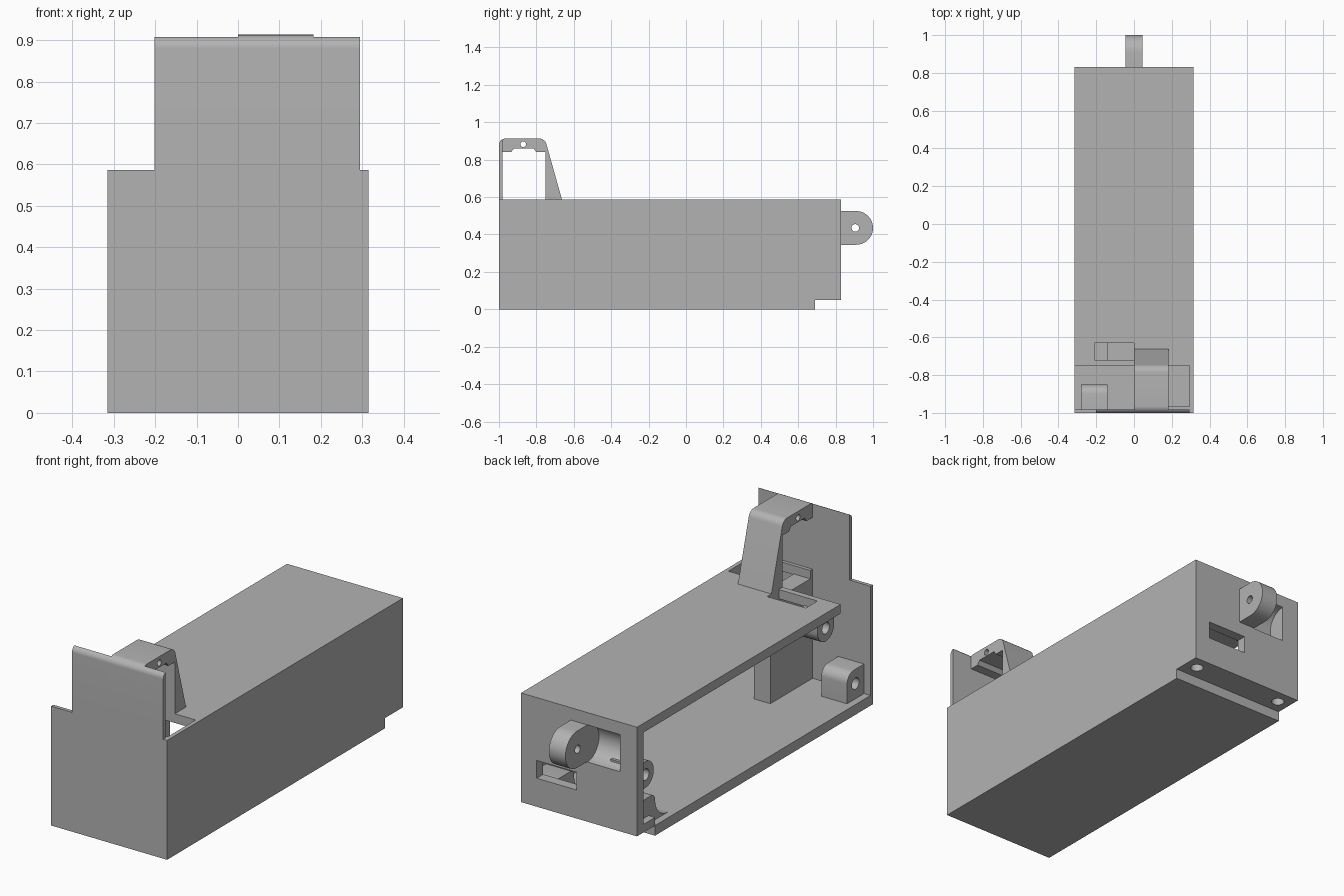
import bpy, bmesh
from math import sin, cos, pi, radians
from mathutils import Vector

cube = bpy.data.objects.get("Cube")
if cube:
    bpy.data.objects.remove(cube, do_unlink=True)

grey = bpy.data.materials.new("light_grey")
grey.use_nodes = True
colour = (0.45, 0.45, 0.45, 1)
grey.diffuse_color = colour
grey.node_tree.nodes["Principled BSDF"].inputs["Base Color"].default_value = colour


def prism(name, axis, pts, a, b):
    """Extrude a profile along an axis; profile pairs are the other two axes in order."""
    def place(p):
        co = list(p)
        co.insert("xyz".index(axis), a)
        return co
    bm = bmesh.new()
    face = bm.faces.new([bm.verts.new(place(p)) for p in pts])
    ext = bmesh.ops.extrude_face_region(bm, geom=[face])
    shift = Vector((0, 0, 0))
    shift["xyz".index(axis)] = b - a
    bmesh.ops.translate(bm, vec=shift, verts=[v for v in ext["geom"] if isinstance(v, bmesh.types.BMVert)])
    bmesh.ops.recalc_face_normals(bm, faces=bm.faces)
    me = bpy.data.meshes.new(name)
    bm.to_mesh(me)
    bm.free()
    me.materials.append(grey)
    ob = bpy.data.objects.new(name, me)
    bpy.context.collection.objects.link(ob)
    return ob


def box(name, x, y, z):
    return prism(name, "x", [(y[0], z[0]), (y[1], z[0]), (y[1], z[1]), (y[0], z[1])], *x)


def arc(cx, cy, r, start, end, n=12):
    angles = [radians(start + (end - start) * i / n) for i in range(n + 1)]
    return [(cx + r * cos(t), cy + r * sin(t)) for t in angles]


def rod(axis, cx, cy, r, a, b):
    return prism("hole_cutter", axis, arc(cx, cy, r, 0, 360, 32)[:-1], a, b)


def cut(ob, *cutters):
    for c in cutters:
        c.hide_render = True
        mod = ob.modifiers.new("cut", "BOOLEAN")
        mod.operation, mod.solver, mod.object = "DIFFERENCE", "EXACT", c
    bpy.context.view_layer.update()
    dg = bpy.context.evaluated_depsgraph_get()
    me = bpy.data.meshes.new_from_object(ob.evaluated_get(dg))
    ob.modifiers.clear()
    ob.data = me
    for c in cutters:
        bpy.data.objects.remove(c, do_unlink=True)
    return ob


W, FRONT, BACK, TOP = 0.315, -1.0, 0.83, 0.586

# Shell: floor, closed side, roof, front and back walls; the -x side is open
box("floor", (-W, W), (FRONT, 0.69), (0, 0.05))
prism("side_wall", "x", [(FRONT, 0), (0.69, 0), (0.69, 0.05), (BACK, 0.05), (BACK, TOP), (FRONT, TOP)], 0.295, W)
cut(box("roof", (-W, W), (-0.75, BACK), (0.541, TOP)),
    box("slot_cutter", (-0.21, 0), (-0.72, -0.63), (0.5, 0.7)))
box("front_wall", (-W, W), (FRONT, -0.982), (0, TOP))
box("roof_front_strip", (0, W), (-0.985, -0.965), (0.541, TOP))
box("back_ledge", (-W, W), (0.69, BACK), (0.05, 0.09))
holes = [rod("z", x, 0.76, 0.03, -0.1, 0.15) for x in (-0.25, 0.25)]
cut(bpy.data.objects["back_ledge"], *holes)

# Back wall with a scooped recess and a slot
scoop = (0.83, 0.434, 0.091)
cut(box("back_wall", (-W, W), (0.78, BACK), (0.05, TOP)),
    rod("x", *scoop, -0.222, -0.045),
    box("slot_cutter", (0.013, 0.23), (0.7, 0.9), (0.19, 0.277)),
    *[rod("z", x, 0.76, 0.03, -0.1, 0.15) for x in (-0.25, 0.25)])
cut(box("recess_housing", (-0.245, -0.02), (0.72, 0.785), (0.32, 0.55)),
    rod("x", *scoop, -0.222, -0.045))

# Rear hinge tab
cut(prism("rear_tab", "x", [(0.82, 0.345)] + arc(0.91, 0.435, 0.09, -90, 90, 24) + [(0.82, 0.525)], -0.045, 0.045),
    rod("x", 0.905, 0.435, 0.02, -0.1, 0.1))

# Raised front plate with rounded top edge
prism("front_plate", "x", [(-0.982, TOP)] + [(-0.982, 0.907)]
      + arc(-0.97, 0.88, 0.03, 112, 180, 8) + [(FRONT, TOP)], -0.202, 0.294)

# Arched bracket behind the plate
outer = ([(FRONT, TOP)] + arc(-0.965, 0.878, 0.035, 180, 90, 8)
         + arc(-0.785, 0.873, 0.04, 90, 15, 8) + [(-0.663, TOP)])
inner = [(-0.75, TOP), (-0.75, 0.84), (-0.80, 0.84), (-0.815, 0.86),
         (-0.92, 0.86), (-0.935, 0.84), (-0.982, 0.84), (-0.982, TOP)]
cut(prism("bracket", "x", outer + inner, 0, 0.182),
    rod("x", -0.87, 0.882, 0.015, -0.1, 0.3))

# Inner block under the bracket
box("inner_block", (0, 0.09), (-0.985, -0.655), (0.05, 0.545))

# Screw bosses for the open side
X0, X1 = -0.28, -0.14
cut(prism("front_lower_boss", "x", [(-0.985, 0.045), (-0.85, 0.045)]
          + arc(-0.9, 0.145, 0.05, 0, 90, 8) + [(-0.985, 0.195)], X0, X1),
    rod("x", -0.915, 0.125, 0.028, -0.4, -0.18))
cut(prism("front_upper_boss", "x", [(-0.75, 0.545)] + arc(-0.685, 0.485, 0.065, 180, 360, 16)
          + [(-0.62, 0.545)], X0, X1),
    rod("x", -0.685, 0.485, 0.028, -0.4, -0.18))
cut(prism("rear_boss", "x", [(0.785, 0.365)] + arc(0.715, 0.3, 0.065, 90, 270, 16)
          + [(0.785, 0.235)], X0, X1),
    rod("x", 0.715, 0.3, 0.028, -0.4, -0.18))

# Curved rear foot blocks with vertical screw holes
foot = [(0.785, 0.05), (0.54, 0.05)] + arc(0.54, 0.15, 0.1, -75, 0, 8) + arc(0.67, 0.15, 0.03, 180, 90, 4) + [(0.785, 0.18)]
for side, x0, x1 in (("right", X0, -0.16), ("left", 0.16, 0.3)):
    cut(prism(side + "_rear_foot", "x", foot, x0, x1),
        rod("z", -0.25 if x0 < 0 else 0.25, 0.76, 0.03, -0.1, 0.15))

# Smooth the curved faces, keep edges sharp
for ob in bpy.context.view_layer.objects:
    ob.select_set(ob.type == "MESH")
    if ob.type == "MESH":
        bpy.context.view_layer.objects.active = ob
bpy.ops.object.shade_smooth_by_angle(angle=radians(25))
